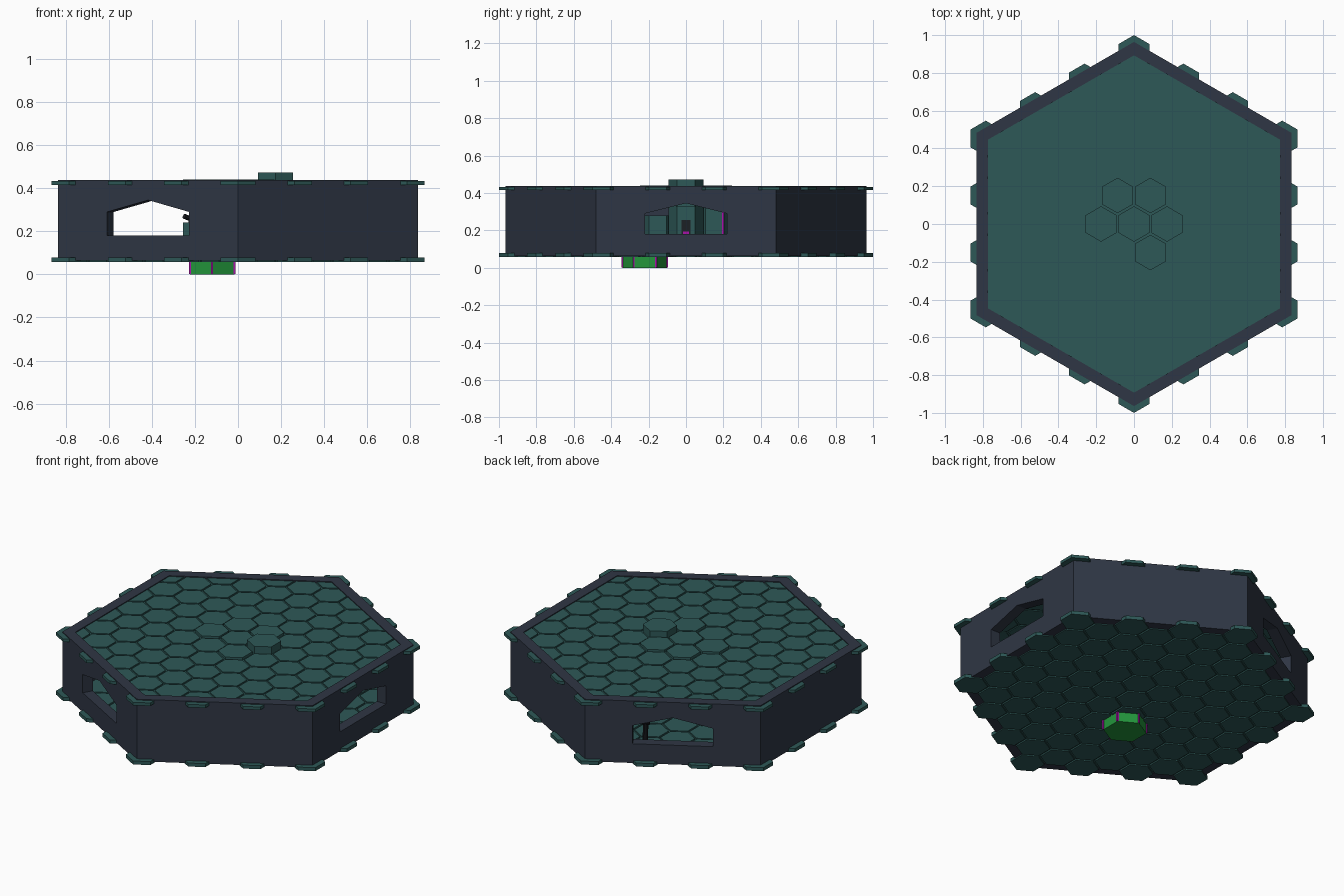
import bpy, bmesh, math
from mathutils import Matrix, Vector

if "Cube" in bpy.data.objects:
    bpy.data.objects.remove(bpy.data.objects["Cube"])

def material(name, rgb):
    m = bpy.data.materials.new(name)
    m.diffuse_color = (*rgb, 1)
    m.use_nodes = True
    m.node_tree.nodes["Principled BSDF"].inputs["Base Color"].default_value = m.diffuse_color
    return m

SLATE = material("dark slate", (0.028, 0.037, 0.058))
TEAL = material("deep teal", (0.027, 0.098, 0.095))
GREEN = material("bright green", (0.017, 0.305, 0.045))
MAGENTA = material("magenta", (0.40, 0.007, 0.40))
BLACK = material("near black", (0.012, 0.014, 0.018))

TILE_R = 0.094                    # radius of one tile
S = (1 - TILE_R) / 9              # lattice cell radius
PITCH = math.sqrt(3) * S

def hexagon(r, cx=0, cy=0):
    return [(cx + r * math.cos(math.radians(30 + 60 * k)),
             cy + r * math.sin(math.radians(30 + 60 * k))) for k in range(6)]

def add_prism(bm, pts, z0, z1):
    lo = [bm.verts.new((x, y, z0)) for x, y in pts]
    hi = [bm.verts.new((x, y, z1)) for x, y in pts]
    n = len(pts)
    bm.faces.new(lo[::-1])
    bm.faces.new(hi)
    for i in range(n):
        j = (i + 1) % n
        bm.faces.new((lo[i], lo[j], hi[j], hi[i]))
    return lo + hi

def finish(bm, name, mat):
    bmesh.ops.recalc_face_normals(bm, faces=bm.faces)
    me = bpy.data.meshes.new(name)
    bm.to_mesh(me)
    bm.free()
    me.materials.append(mat)
    ob = bpy.data.objects.new(name, me)
    bpy.context.collection.objects.link(ob)
    return ob

def prisms(name, items, mat):
    bm = bmesh.new()
    for pts, z0, z1 in items:
        add_prism(bm, pts, z0, z1)
    return finish(bm, name, mat)

def square(cx, cy, h, w=None):
    w = w or h
    return [(cx - h, cy - w), (cx + h, cy - w), (cx + h, cy + w), (cx - h, cy + w)]

# Honeycomb lattice filling the big hexagon
cells = []
for row in range(-6, 7):
    for col in range(-6, 7):
        x = PITCH * (col + 0.5 * (row % 2))
        y = 1.5 * S * row
        reach = max(x * math.cos(k * math.pi / 3) + y * math.sin(k * math.pi / 3) for k in range(6))
        if reach <= 4.5 * PITCH + 0.001:
            cells.append((x, y))

# Centre cluster positions
ROW = 1.5 * S
east, west, middle = (PITCH, 0), (-PITCH, 0), (0, 0)
north_east, north_west, south_east = (PITCH / 2, ROW), (-PITCH / 2, ROW), (PITCH / 2, -ROW)
cluster = [middle, east, west, north_east, north_west, south_east]

prisms("floor_tiles", [(hexagon(TILE_R, *c), 0.058, 0.079) for c in cells], TEAL)
prisms("ceiling_tiles", [(hexagon(TILE_R, *c), 0.415, 0.433) for c in cells], TEAL)
prisms("floor_backing", [(hexagon(0.90), 0.066, 0.071)], TEAL)
prisms("ceiling_backing", [(hexagon(0.90), 0.420, 0.426)], TEAL)
prisms("raised_ceiling_tiles",
       [(hexagon(TILE_R, *c), 0.41, 0.472 if c == east else 0.441) for c in cluster], TEAL)

# Hexagonal wall ring
bm = bmesh.new()
rings = [[bm.verts.new((x, y, z)) for x, y in hexagon(r)]
         for r, z in ((0.964, 0.064), (0.964, 0.438), (0.893, 0.438), (0.893, 0.064))]
for a in range(4):
    b = (a + 1) % 4
    for i in range(6):
        j = (i + 1) % 6
        bm.faces.new((rings[a][i], rings[a][j], rings[b][j], rings[b][i]))
wall = finish(bm, "wall", SLATE)

# Gabled windows cut in three alternate sides
bm = bmesh.new()
profile = [(-0.22, 0.18), (0.22, 0.18), (0.22, 0.29), (0, 0.345), (-0.22, 0.29)]
for deg in (0, 120, 240):
    # the profile lies in local x (sideways) and y (up), pushed through the wall
    turn = Matrix.Rotation(math.radians(deg), 4, 'Z')
    stand = Matrix(((0, 0, 1, 0), (1, 0, 0, 0), (0, 1, 0, 0), (0, 0, 0, 1)))
    bmesh.ops.transform(bm, matrix=turn @ stand, verts=add_prism(bm, profile, 0.65, 0.95))
cutter = finish(bm, "window_cutter", SLATE)
cutter.hide_render = True
mod = wall.modifiers.new("windows", 'BOOLEAN')
mod.operation, mod.solver, mod.object = 'DIFFERENCE', 'EXACT', cutter
bpy.context.view_layer.objects.active = wall
bpy.ops.object.modifier_apply(modifier=mod.name)
bpy.data.objects.remove(cutter)

# Cluster of hexagonal columns inside the room
heights = {middle: 0.42, east: 0.33, west: 0.24, north_east: 0.32, north_west: 0.26, south_east: 0.28}
prisms("inner_columns", [(hexagon(TILE_R, *c), 0.07, h) for c, h in heights.items()], TEAL)

# Small panel on the column facing the east window
px = PITCH + TILE_R * math.cos(math.pi / 6)
prisms("panel_frame", [(square(px, 0, 0.006, 0.025), 0.17, 0.255)], BLACK)
prisms("panel_light", [(square(px + 0.004, 0, 0.004, 0.017), 0.175, 0.195)], MAGENTA)
prisms("column_light", [(square(*hexagon(TILE_R, *north_east)[0], 0.006), 0.08, 0.31)], MAGENTA)

# Green hexagonal hatch below the floor with lit corners
hatch = hexagon(0.119, -0.12, -0.22)
prisms("green_hatch", [(hatch, 0.0, 0.085)], GREEN)
prisms("hatch_corner_lights", [(square(x, y, 0.005), 0.001, 0.084) for x, y in hatch], MAGENTA)

# Jointed dark arm by the back window
def rod(name, a, b, r):
    a, b = Vector(a), Vector(b)
    bm = bmesh.new()
    bmesh.ops.create_cone(bm, cap_ends=True, segments=10, radius1=r, radius2=r, depth=(b - a).length,
                          matrix=Matrix.Translation((a + b) / 2) @ (b - a).to_track_quat('Z', 'Y').to_matrix().to_4x4())
    finish(bm, name, BLACK)

rod("arm_base", (-0.19, 0.66, 0.075), (-0.19, 0.66, 0.10), 0.04)
rod("arm_lower", (-0.19, 0.66, 0.10), (-0.20, 0.67, 0.25), 0.015)
rod("arm_joint", (-0.22, 0.66, 0.25), (-0.18, 0.68, 0.25), 0.022)
rod("arm_upper", (-0.20, 0.67, 0.25), (-0.25, 0.64, 0.27), 0.012)
